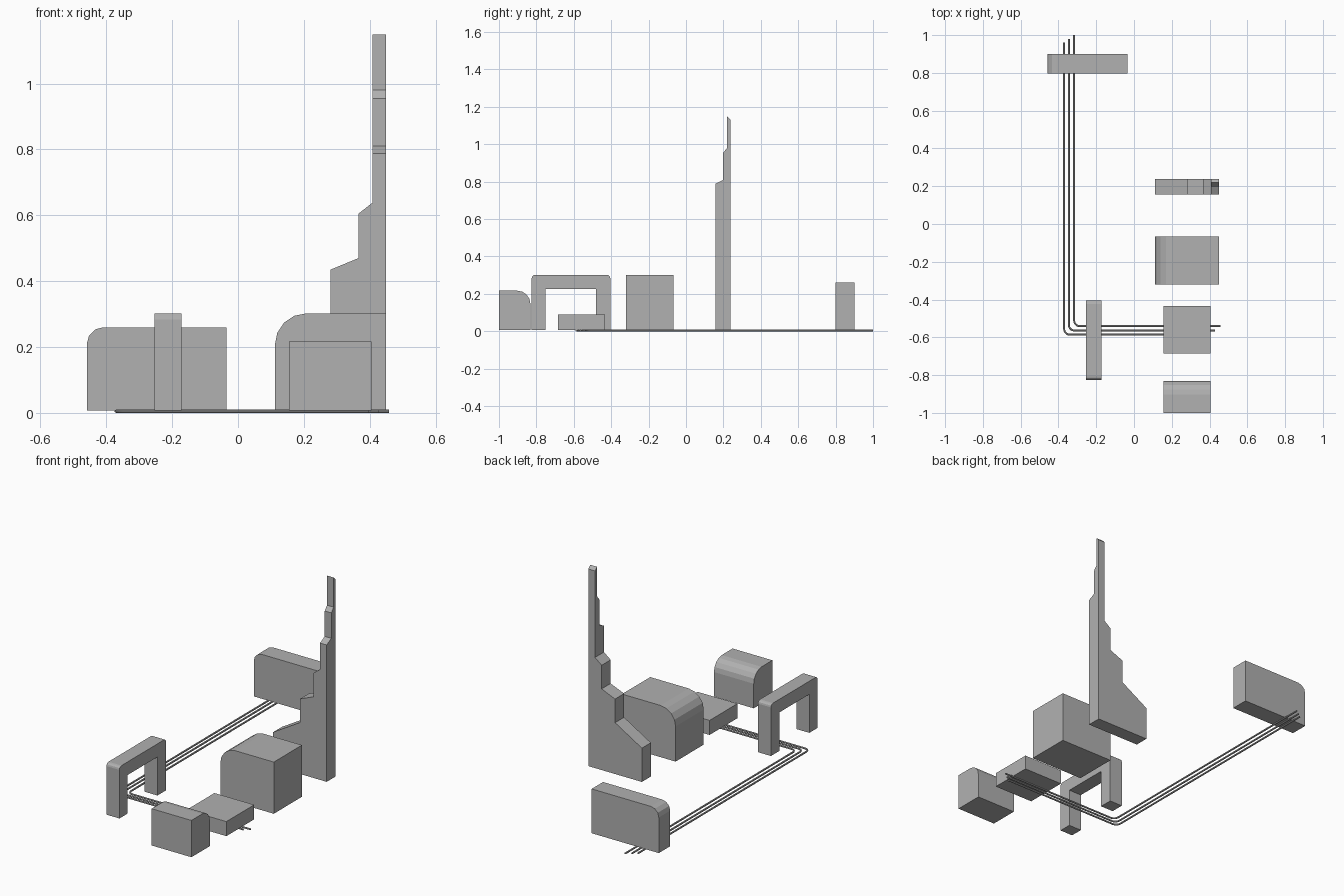
import bpy, bmesh
from math import sin, cos, radians

if "Cube" in bpy.data.objects:
    bpy.data.objects.remove(bpy.data.objects["Cube"])

BASE = 0.007  # underside of the blocks, just above the cable bottoms

# Mid grey shared by every part
grey = bpy.data.materials.new("mid_grey")
grey.diffuse_color = (0.44, 0.44, 0.44, 1)
grey.use_nodes = True
grey.node_tree.nodes["Principled BSDF"].inputs["Base Color"].default_value = grey.diffuse_color


def arc(cx, cz, r, a0, a1, n=5):
    """Points along an arc, angles in degrees."""
    return [(cx + r * cos(radians(a0 + (a1 - a0) * i / n)),
             cz + r * sin(radians(a0 + (a1 - a0) * i / n))) for i in range(n + 1)]


def prism(name, profile, axis, lo, hi):
    """Extrude a profile: axis 'y' takes (x, z) points, axis 'x' takes (y, z) points."""
    bm = bmesh.new()
    place = (lambda p, t: (p[0], t, p[1])) if axis == 'y' else (lambda p, t: (t, p[0], p[1]))
    a = [bm.verts.new(place(p, lo)) for p in profile]
    b = [bm.verts.new(place(p, hi)) for p in profile]
    bm.faces.new(a)
    bm.faces.new(b[::-1])
    n = len(profile)
    for i in range(n):
        j = (i + 1) % n
        bm.faces.new((a[i], b[i], b[j], a[j]))
    bmesh.ops.recalc_face_normals(bm, faces=bm.faces)
    mesh = bpy.data.meshes.new(name)
    bm.to_mesh(mesh)
    bm.free()
    mesh.materials.append(grey)
    ob = bpy.data.objects.new(name, mesh)
    bpy.context.collection.objects.link(ob)
    return ob


def activate(ob):
    bpy.ops.object.select_all(action='DESELECT')
    ob.select_set(True)
    bpy.context.view_layer.objects.active = ob


# Stepped tower: front silhouette intersected with side silhouette
tower = prism("stepped_tower", [
    (0.112, BASE), (0.450, BASE), (0.450, 1.2), (0.408, 1.2), (0.408, 0.638),
    (0.366, 0.605), (0.366, 0.47), (0.281, 0.435), (0.281, 0.30), (0.112, 0.20)],
    'y', 0.1, 0.3)
side = prism("tower_cutter", [
    (0.157, -0.1), (0.238, -0.1), (0.238, 1.132), (0.220, 1.149), (0.220, 0.98),
    (0.199, 0.955), (0.199, 0.81), (0.157, 0.788)], 'x', 0.0, 0.6)
side.hide_render = True
mod = tower.modifiers.new("side_shape", 'BOOLEAN')
mod.operation = 'INTERSECT'
mod.solver = 'EXACT'
mod.object = side
activate(tower)
bpy.ops.object.modifier_apply(modifier=mod.name)
bpy.data.objects.remove(side, do_unlink=True)

# Large block with one big rounded edge
prism("large_block", [(0.112, BASE), (0.450, BASE), (0.450, 0.302)]
      + arc(0.207, 0.207, 0.095, 90, 180, 4), 'y', -0.32, -0.066)

# Low flat block
prism("low_block", [(0.155, BASE), (0.406, BASE), (0.406, 0.09), (0.155, 0.09)],
      'y', -0.685, -0.434)

# Front block, rounded on its rear top edge
prism("front_block", [(-1.0, BASE), (-0.832, BASE)]
      + arc(-0.902, 0.147, 0.07, 0, 90, 4) + [(-1.0, 0.217)], 'x', 0.155, 0.406)

# Rear slab with one rounded corner
prism("rear_slab", [(-0.459, BASE), (-0.035, BASE), (-0.035, 0.26)]
      + arc(-0.409, 0.21, 0.05, 90, 180, 3), 'y', 0.798, 0.901)

# Gate standing over the cables
prism("gate_arch", [(-0.825, BASE), (-0.751, BASE), (-0.751, 0.227), (-0.482, 0.227),
                    (-0.482, BASE), (-0.405, BASE)]
      + arc(-0.423, 0.284, 0.018, 0, 90, 3) + arc(-0.807, 0.284, 0.018, 90, 180, 3),
      'x', -0.253, -0.171)

# Three nested cables bent round the corner
R, BEND = 0.005, 0.03
for i, (x, y, x_end, y_end) in enumerate([
        (-0.370, -0.586, 0.398, 0.96),
        (-0.345, -0.564, 0.428, 0.98),
        (-0.317, -0.541, 0.458, 1.0)]):
    pts = [(x, y_end)] + arc(x + BEND, y + BEND, BEND, 180, 270, 5) + [(x_end, y)]
    cu = bpy.data.curves.new(f"cable_{i + 1}", 'CURVE')
    cu.dimensions = '3D'
    cu.bevel_depth = R
    cu.bevel_resolution = 2
    cu.use_fill_caps = True
    cu.materials.append(grey)
    sp = cu.splines.new('POLY')
    sp.points.add(len(pts) - 1)
    for p, (px, py) in zip(sp.points, pts):
        p.co = (px, py, R, 1)
    ob = bpy.data.objects.new(f"cable_{i + 1}", cu)
    bpy.context.collection.objects.link(ob)
    activate(ob)
    bpy.ops.object.convert(target='MESH')
    bpy.ops.object.shade_smooth_by_angle()
